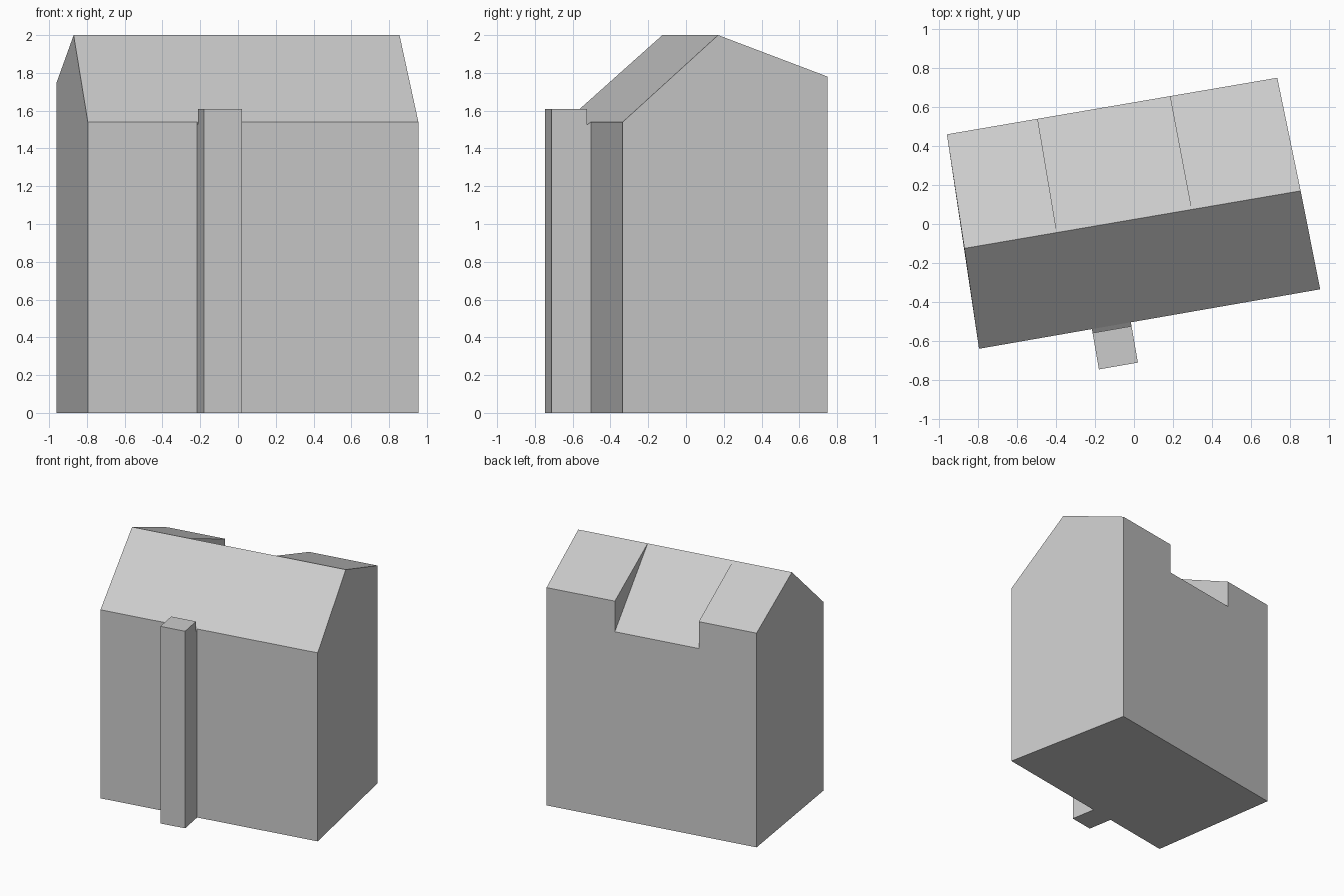
import bpy
import bmesh
from mathutils import Vector

cube = bpy.data.objects.get("Cube")
if cube:
    bpy.data.objects.remove(cube, do_unlink=True)

grey = bpy.data.materials.new("plain_grey")
grey.use_nodes = True
colour = (0.6, 0.6, 0.6, 1)
grey.diffuse_color = colour
grey.node_tree.nodes["Principled BSDF"].inputs["Base Color"].default_value = colour


def finish(bm, name):
    bmesh.ops.recalc_face_normals(bm, faces=bm.faces)
    mesh = bpy.data.meshes.new(name)
    bm.to_mesh(mesh)
    bm.free()
    mesh.materials.append(grey)
    obj = bpy.data.objects.new(name, mesh)
    bpy.context.collection.objects.link(obj)
    return obj


# Plan lines of the house, each running from the right end to the left end
FRONT = Vector((-0.795, -0.64)), Vector((0.955, -0.335))
RIDGE = Vector((-0.87, -0.125)), Vector((0.855, 0.17))
BACK = Vector((-0.96, 0.46)), Vector((0.735, 0.75))
FRONT_EAVE, TOP, LOW_EAVE = 1.54, 2.0, 1.53


def house():
    bm = bmesh.new()

    def point(line, t, z):
        return bm.verts.new((*line[0].lerp(line[1], t), z))

    # Cross-sections at the gables and at both sides of the roof recess
    sections = []
    for t, high in ((0, 1.75), (0.275, 1.75), (0.675, 1.78), (1, 1.78)):
        sections.append({
            "front_base": point(FRONT, t, 0), "front_eave": point(FRONT, t, FRONT_EAVE),
            "ridge": point(RIDGE, t, TOP), "high": point(BACK, t, high),
            "low": point(BACK, t, LOW_EAVE), "back_base": point(BACK, t, 0)})

    # Three bays; the middle one has the lowered rear eave
    for i, eave in enumerate(("high", "low", "high")):
        a, b = sections[i], sections[i + 1]
        ring = ["front_base", "front_eave", "ridge", eave, "back_base"]
        for p, q in zip(ring, ring[1:] + ring[:1]):
            bm.faces.new((a[p], b[p], b[q], a[q]))

    # Gable walls and recess cheeks
    for s in (sections[0], sections[-1]):
        bm.faces.new([s[k] for k in ("front_base", "front_eave", "ridge", "high", "back_base")])
        bm.verts.remove(s["low"])
    for s in sections[1:3]:
        bm.faces.new([s[k] for k in ("ridge", "low", "high")])
    return finish(bm, "house_body")


def chimney():
    # Side profile as (distance out from the wall, height)
    profile = ((0, 0), (0.21, 0), (0.21, 1.61), (0.02, 1.61), (0.02, 1.525), (0, FRONT_EAVE))
    along = (FRONT[1] - FRONT[0]).normalized()
    out = Vector((along.y, -along.x))
    start = Vector((-0.216, -0.539))
    bm = bmesh.new()
    face = bm.faces.new([bm.verts.new((*(start + out * d), z)) for d, z in profile])
    ext = bmesh.ops.extrude_face_region(bm, geom=[face])
    verts = [v for v in ext["geom"] if isinstance(v, bmesh.types.BMVert)]
    bmesh.ops.translate(bm, verts=verts, vec=(along * 0.203).to_3d())
    return finish(bm, "chimney")


house()
chimney()
